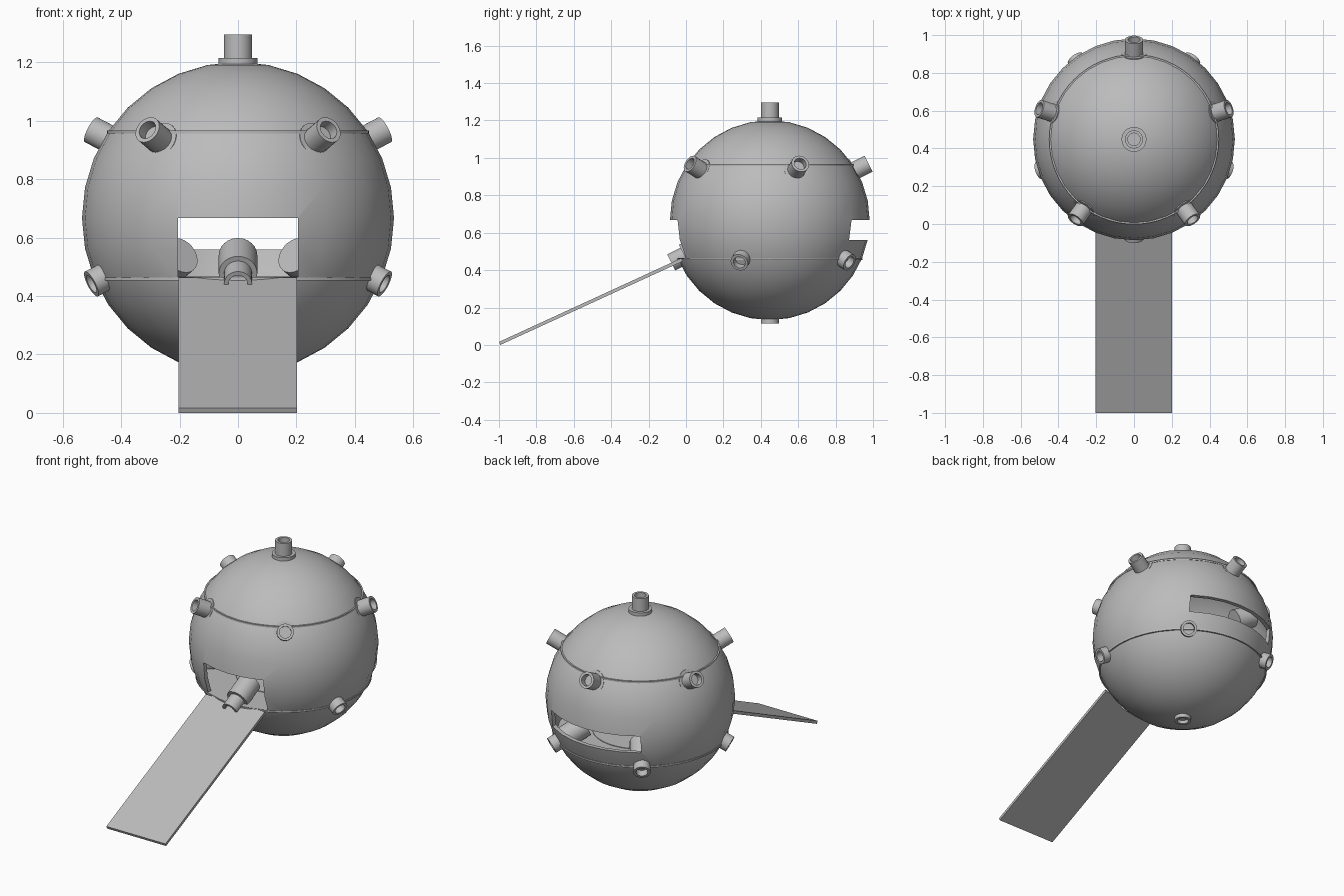
import bpy, bmesh, math
from mathutils import Vector, Matrix

if "Cube" in bpy.data.objects:
    bpy.data.objects.remove(bpy.data.objects["Cube"])

CY, CZ, R = 0.448, 0.667, 0.534      # hull centre and radius
NZ = 0.705                           # height where the nozzle axes meet

grey = bpy.data.materials.new("plain_grey")
grey.diffuse_color = (0.5, 0.5, 0.5, 1)
grey.use_nodes = True
grey.node_tree.nodes["Principled BSDF"].inputs["Base Color"].default_value = grey.diffuse_color


def finish(name, bm, angle=35):
    bmesh.ops.recalc_face_normals(bm, faces=bm.faces)
    me = bpy.data.meshes.new(name)
    bm.to_mesh(me)
    bm.free()
    ob = bpy.data.objects.new(name, me)
    bpy.context.collection.objects.link(ob)
    me.materials.append(grey)
    smooth(ob, angle)
    return ob


def smooth(ob, angle=35):
    bpy.ops.object.select_all(action='DESELECT')
    ob.select_set(True)
    bpy.context.view_layer.objects.active = ob
    bpy.ops.object.shade_smooth_by_angle(angle=math.radians(angle))


def box(name, lo, hi):
    lo, hi = Vector(lo), Vector(hi)
    bm = bmesh.new()
    bmesh.ops.create_cube(bm, size=1, matrix=Matrix.Translation((lo + hi) / 2)
                          @ Matrix.Diagonal((*(hi - lo), 1)))
    return finish(name, bm)


def lathe(name, profile, n=32, closed=False):
    """Spin (radius, height) points about z; zero radius makes a closed tip."""
    bm = bmesh.new()
    vs = [bm.verts.new((r, 0, z)) for r, z in profile]
    pairs = list(zip(vs, vs[1:])) + ([(vs[-1], vs[0])] if closed else [])
    es = [bm.edges.new(p) for p in pairs]
    bmesh.ops.spin(bm, geom=vs + es, cent=(0, 0, 0), axis=(0, 0, 1),
                   angle=2 * math.pi, steps=n, use_duplicate=False)
    bmesh.ops.remove_doubles(bm, verts=bm.verts, dist=1e-5)
    return finish(name, bm)


# Hollow round hull with a front doorway and a wide rear window slot
bm = bmesh.new()
bmesh.ops.create_uvsphere(bm, u_segments=32, v_segments=16, radius=R,
                          matrix=Matrix.Translation((0, CY, CZ)))
hull = finish("hull", bm)
sol = hull.modifiers.new("shell", 'SOLIDIFY')
sol.thickness, sol.offset = 0.025, -1
cutters = [box("doorway_cutter", (-0.205, -0.3, 0.465), (0.205, 0.2, 0.667)),
           box("window_cutter", (-0.305, 0.65, 0.56), (0.305, 1.2, 0.667))]
for c in cutters:
    c.hide_render = True
    m = hull.modifiers.new("cut", 'BOOLEAN')
    m.object, m.operation, m.solver = c, 'DIFFERENCE', 'EXACT'
dg = bpy.context.evaluated_depsgraph_get()
hull.data = bpy.data.meshes.new_from_object(hull.evaluated_get(dg))
hull.modifiers.clear()
for c in cutters:
    bpy.data.objects.remove(c)
smooth(hull)

# Upper seam band, and the deck whose rim shows as the lower seam
band = lathe("upper_band", [(0.42, -.005), (0.449, -.005), (0.449, .005), (0.42, .005)],
             64, True)
band.location = (0, CY, 0.962)
deck = lathe("deck", [(0, -.005), (0.496, -.005), (0.496, .005), (0, .005)], 64)
deck.location = (0, CY, 0.458)
platform = lathe("deck_platform", [(0, -.005), (0.27, -.005), (0.27, .005), (0, .005)], 64)
platform.location = (0, CY, 0.462)

# Twelve nozzles with wide inner barrels, on the corners of an icosahedron
nozzle_profile = [(0, 0.37), (0.066, 0.37), (0.066, 0.51), (0.048, 0.51),
                  (0.048, 0.59), (0.033, 0.59), (0.033, 0.55), (0, 0.55)]
e = math.atan(0.5)
dirs = [Vector((0, 0, 1)), Vector((0, 0, -1))]
for tilt, start in ((e, 90), (-e, -90)):
    for i in range(5):
        a = math.radians(start + 72 * i)
        dirs.append(Vector((math.cos(a) * math.cos(tilt),
                            math.sin(a) * math.cos(tilt), math.sin(tilt))))
first = lathe("nozzle", nozzle_profile, 24)
for i, d in enumerate(dirs):
    ob = first if i == 0 else bpy.data.objects.new("nozzle", first.data)
    if i:
        bpy.context.collection.objects.link(ob)
    ob.matrix_world = (Matrix.Translation((0, CY, NZ))
                       @ d.to_track_quat('Z', 'Y').to_matrix().to_4x4())

# Boarding ramp: a thin slanted slab from the doorway to the ground
side = [(-1.0, 0.016), (-0.993, 0.0), (-0.018, 0.447), (-0.025, 0.464)]
bm = bmesh.new()
face = bm.faces.new([bm.verts.new((-0.204, y, z)) for y, z in side])
ext = bmesh.ops.extrude_face_region(bm, geom=[face])
bmesh.ops.translate(bm, vec=(0.406, 0, 0),
                    verts=[v for v in ext['geom'] if isinstance(v, bmesh.types.BMVert)])
finish("ramp", bm)
